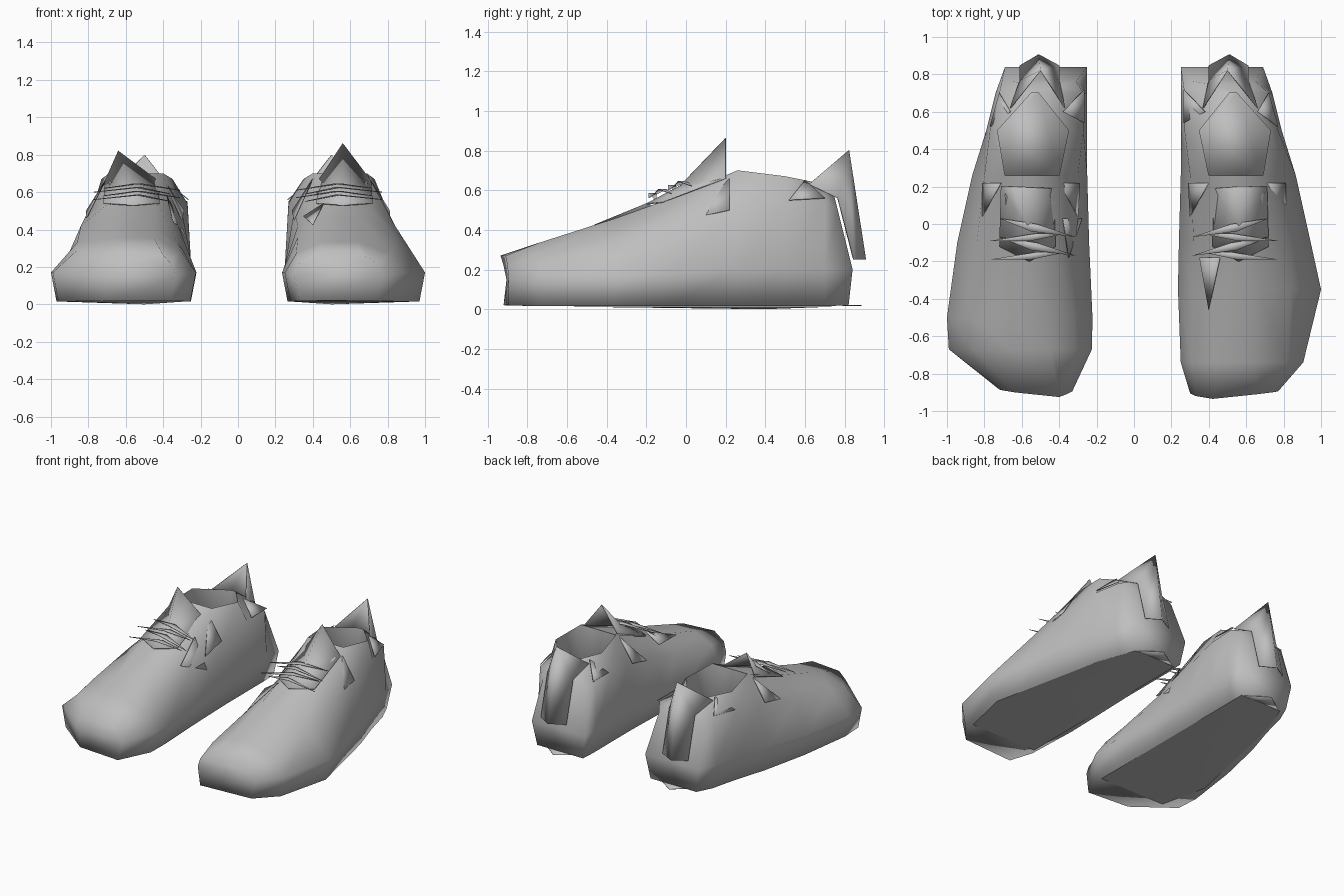
import bpy, bmesh, math

grey = bpy.data.materials.new("soft grey")
grey.diffuse_color = (0.52, 0.52, 0.52, 1)


def make(name, verts, faces, side, thick=0.0, fix=False, angle=60):
    """Mesh part of one shoe; side = -1 mirrors it to the left foot."""
    bm = bmesh.new()
    vs = [bm.verts.new((side * x, y, z)) for x, y, z in verts]
    for f in faces:
        bm.faces.new([vs[i] for i in (f if side > 0 else f[::-1])])
    if fix:
        bmesh.ops.recalc_face_normals(bm, faces=bm.faces)
    me = bpy.data.meshes.new(name)
    bm.to_mesh(me)
    bm.free()
    me.materials.append(grey)
    ob = bpy.data.objects.new(name, me)
    bpy.context.collection.objects.link(ob)
    if thick:
        mod = ob.modifiers.new("thickness", "SOLIDIFY")
        mod.thickness = thick
        mod.offset = 0
    bpy.context.view_layer.objects.active = ob
    bpy.ops.object.select_all(action="DESELECT")
    ob.select_set(True)
    bpy.ops.object.shade_smooth_by_angle(angle=math.radians(angle))
    return ob


# Cross-sections from toe to heel:
# y, bulge (inner x, outer x, z), shoulder (same), crown (same)
TOE = {
    1: [(-0.92, 0.30, 0.77, 0.15, 0.33, 0.74, 0.22, 0.42, 0.66, 0.27),
        (-0.74, 0.25, 0.905, 0.17, 0.31, 0.82, 0.27, 0.45, 0.64, 0.335),
        (-0.35, 0.235, 1.0, 0.17, 0.32, 0.84, 0.36, 0.45, 0.66, 0.46)],
    -1: [(-0.91, 0.33, 0.72, 0.15, 0.36, 0.70, 0.22, 0.40, 0.64, 0.265),
         (-0.67, 0.225, 0.99, 0.17, 0.31, 0.86, 0.29, 0.45, 0.66, 0.355),
         (-0.50, 0.222, 1.0, 0.17, 0.32, 0.86, 0.33, 0.45, 0.66, 0.41)],
}
BODY = [
    (-0.10, 0.24, 0.945, 0.18, 0.32, 0.84, 0.42, 0.44, 0.68, 0.55),
    (0.26, 0.25, 0.865, 0.20, 0.30, 0.80, 0.50, 0.40, 0.69, 0.70),
    (0.50, 0.25, 0.79, 0.20, 0.27, 0.77, 0.54, 0.35, 0.73, 0.67),
    (0.70, 0.25, 0.74, 0.20, 0.27, 0.72, 0.55, 0.51, 0.55, 0.63),
    (0.84, 0.25, 0.69, 0.20, 0.31, 0.65, 0.50, 0.42, 0.59, 0.58),
]
OPENING = (4, 5)      # spans whose crown strip is left open for the foot


def upper(side):
    verts, faces = [], []
    sections = TOE[side] + BODY
    last = len(sections) - 1
    for i, (y, bi, bo, bz, si, so, sz, ci, co, cz) in enumerate(sections):
        base = 0.005 if 0 < i < last else 0.01
        ring = [(bi + 0.03, base + 0.01), (bo - 0.03, base + 0.01), (bo, bz),
                (so, sz), (co, cz), (ci, cz), (si, sz), (bi, bz)]
        for k, (x, z) in enumerate(ring):
            dy = 0
            if i == last:                      # heel leans forward
                dy = -0.25 * max(0, z - 0.2) - (0.02 if z < 0.1 else 0)
            elif i == 0:                       # toe corners are rounded back
                dy = (0, 0.025, 0.025, 0.02, 0.01, -0.015, 0, 0.015)[k]
            verts.append((x, y + dy, z))
    for i in range(last):
        for k in range(8):
            if k == 4 and i in OPENING:
                continue
            a, b = i * 8 + k, i * 8 + (k + 1) % 8
            faces.append((a, b, b + 8, a + 8))
    # Toe and heel caps as quad strips
    for s in (0, last * 8):
        faces += [(s, s + 1, s + 2, s + 7), (s + 7, s + 2, s + 3, s + 6),
                  (s + 6, s + 3, s + 4, s + 5)]
    make("shoe_upper", verts, faces, side, fix=True, angle=100)


def lining(side):
    # Walls hanging from the opening down to the footbed
    rim = [(0.40, 0.26, 0.70), (0.69, 0.26, 0.70), (0.73, 0.50, 0.67),
           (0.55, 0.70, 0.63), (0.51, 0.70, 0.63), (0.35, 0.50, 0.67)]
    bed = [(x, y, 0.09) for x, y, z in rim]
    faces = [(i, i + 6, (i + 1) % 6 + 6, (i + 1) % 6) for i in range(6)]
    faces.append(tuple(range(6, 12)))
    make("shoe_lining", rim + bed, faces, side, angle=120)


def tongue(side, tip_x, tip_z):
    # Peaked tongue folded along its centre line
    verts = [(0.42, -0.12, 0.54), (0.56, -0.20, 0.53), (0.72, -0.12, 0.54),
             (0.43, 0.19, 0.66), (tip_x, 0.20, tip_z), (0.71, 0.20, 0.66),
             (0.56, -0.03, 0.62)]
    faces = [(0, 1, 6), (1, 2, 6), (0, 6, 3), (2, 5, 6), (3, 6, 4), (6, 5, 4)]
    make("tongue", verts, faces, side, 0.006)


def heel_tab(side):
    # Raised pull tab with a broad tail down the back of the heel
    verts = [(0.37, 0.62, 0.63), (0.50, 0.82, 0.80), (0.66, 0.62, 0.63),
             (0.40, 0.845, 0.25), (0.51, 0.905, 0.25), (0.61, 0.845, 0.25),
             (0.40, 0.765, 0.56), (0.61, 0.765, 0.56)]
    faces = [(0, 6, 1), (1, 7, 2), (6, 3, 4, 1), (1, 4, 5, 7)]
    make("heel_tab", verts, faces, side, 0.006)


def laces(side):
    # Thin crossing slivers over the instep
    for n in range(4):
        y, z = -0.17 + 0.05 * n, 0.555 + 0.02 * n
        l, r = (0.31, 0.72) if n % 2 else (0.36, 0.77)
        d = 0.05 if n % 2 else -0.02
        verts = [(l, y - d, z - 0.005), (0.55, y - 0.02, z + 0.03),
                 (r, y + d, z + 0.005), (0.52, y + 0.02, z + 0.03)]
        make("lace", verts, [(0, 1, 3), (1, 2, 3)], side, 0.004)


def side_panels(side):
    # Eyestays on both flanks, collar and sole points
    panels = {
        "outer_eyestay": [(0.71, 0.22, 0.66), (0.81, 0.04, 0.46),
                          (0.81, 0.22, 0.50)],
        "inner_eyestay": [(0.40, 0.22, 0.67), (0.30, 0.04, 0.45),
                          (0.29, 0.22, 0.50)],
        "outer_collar_point": [(0.66, 0.60, 0.65), (0.77, 0.52, 0.55),
                               (0.72, 0.70, 0.56)],
        "inner_collar_point": [(0.38, 0.60, 0.65), (0.265, 0.72, 0.56),
                               (0.265, 0.54, 0.56)],
        "heel_sole_point": [(0.32, 0.78, 0.02), (0.62, 0.78, 0.02),
                            (0.48, 0.885, 0.018)],
    }
    # Loose flap beside the instep differs between the two feet
    if side > 0:
        panels["vamp_spur"] = [(0.35, -0.18, 0.47), (0.46, -0.18, 0.54),
                               (0.40, -0.46, 0.425)]
    else:
        panels["instep_flap"] = [(0.38, 0.03, 0.58), (0.35, -0.18, 0.45),
                                 (0.28, 0.03, 0.36)]
    for name, verts in panels.items():
        make(name, verts, [(0, 1, 2)], side, 0.005)


def sole(side):
    # Shallow keel under the foot, touching the ground mid heel
    verts = [(0.30, -0.70, 0.014), (0.84, -0.70, 0.014), (0.92, -0.35, 0.014),
             (0.74, 0.50, 0.014), (0.64, 0.78, 0.014), (0.30, 0.78, 0.014),
             (0.30, 0.20, 0.014), (0.50, 0.40, 0.0)]
    faces = [((i + 1) % 7, i, 7) for i in range(7)]
    make("outsole", verts, faces, side)


for side, tip_x, tip_z in ((1, 0.56, 0.86), (-1, 0.64, 0.82)):
    upper(side)
    lining(side)
    tongue(side, tip_x, tip_z)
    heel_tab(side)
    laces(side)
    side_panels(side)
    sole(side)
